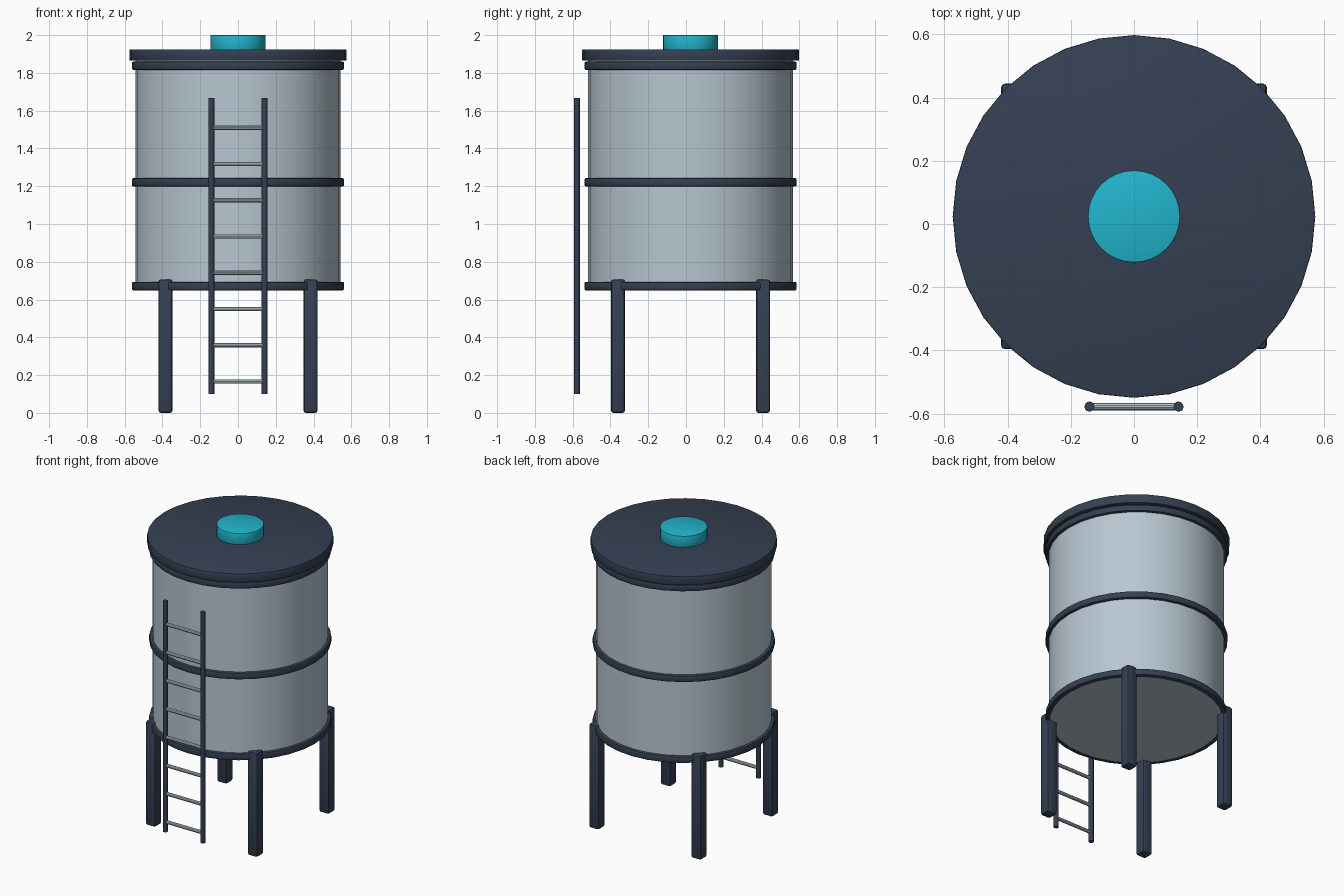
import bpy, math

if "Cube" in bpy.data.objects:
    bpy.data.objects.remove(bpy.data.objects["Cube"])

CY = 0.024          # tank axis offset in y (ladder sits in front)
R = 0.542           # shell radius


def material(name, rgb):
    m = bpy.data.materials.new(name)
    lin = [((c / 255 + 0.055) / 1.055) ** 2.4 for c in rgb]
    m.diffuse_color = (*lin, 1)
    m.use_nodes = True
    m.node_tree.nodes["Principled BSDF"].inputs["Base Color"].default_value = m.diffuse_color
    return m


STEEL = material("pale steel", (184, 199, 209))
SLATE = material("dark slate", (53, 64, 83))
TEAL = material("teal", (34, 181, 205))


def finish(name, mat, bevel=0.0, segments=2):
    ob = bpy.context.object
    ob.name = name
    ob.data.materials.append(mat)
    if bevel:
        bpy.ops.object.transform_apply(location=False, rotation=True, scale=True)
        mod = ob.modifiers.new("bevel", 'BEVEL')
        mod.width, mod.segments = bevel, segments
        mod.limit_method, mod.angle_limit = 'ANGLE', math.radians(40)
        bpy.ops.object.modifier_apply(modifier=mod.name)
    bpy.ops.object.shade_smooth_by_angle(angle=math.radians(35))
    return ob


def drum(name, mat, r, z0, z1, x=0, y=CY, sides=32, bevel=0.0):
    # rotated so that a vertex lies on each axis
    bpy.ops.mesh.primitive_cylinder_add(vertices=sides, radius=r, depth=z1 - z0,
                                        location=(x, y, (z0 + z1) / 2))
    return finish(name, mat, bevel)


# tank shell, lid and hatch
drum("tank_shell", STEEL, R, 0.65, 1.87)
drum("lid", SLATE, 0.574, 1.865, 1.925, bevel=0.004)
drum("hatch_cap", TEAL, 0.146, 1.92, 2.0, bevel=0.003)


# hoops: rounded rectangular section swept round the shell
def hoop(name, z):
    ri, ro, h, b = R - 0.01, 0.562, 0.0225, 0.009
    section = [(ri, -h), (ro - b, -h), (ro - b * 0.3, -h + b * 0.3), (ro, -h + b),
               (ro, h - b), (ro - b * 0.3, h - b * 0.3), (ro - b, h), (ri, h)]
    n, k = 32, len(section)
    verts = [(r * math.cos(2 * math.pi * i / n), r * math.sin(2 * math.pi * i / n), dz)
             for i in range(n) for r, dz in section]
    faces = [(i * k + j, (i + 1) % n * k + j, (i + 1) % n * k + (j + 1) % k, i * k + (j + 1) % k)
             for i in range(n) for j in range(k)]
    me = bpy.data.meshes.new(name)
    me.from_pydata(verts, [], faces)
    ob = bpy.data.objects.new(name, me)
    ob.location = (0, CY, z)
    bpy.context.collection.objects.link(ob)
    bpy.ops.object.select_all(action='DESELECT')
    ob.select_set(True)
    bpy.context.view_layer.objects.active = ob
    finish(name, SLATE)


for name, z in (("lower_hoop", 0.671), ("middle_hoop", 1.221), ("upper_hoop", 1.838)):
    hoop(name, z)

# four square legs
for sx in (-1, 1):
    for sy in (-1, 1):
        bpy.ops.mesh.primitive_cube_add(size=1, location=(sx * 0.384, CY + sy * 0.384, 0.3535))
        bpy.context.object.scale = (0.073, 0.073, 0.707)
        finish("leg", SLATE, 0.012)

# ladder rails and rungs
LY = -0.578
for sx in (-1, 1):
    drum("ladder_rail", SLATE, 0.016, 0.10, 1.668, sx * 0.141, LY, sides=12)
for i in range(8):
    bpy.ops.mesh.primitive_cylinder_add(vertices=10, radius=0.012, depth=0.28,
                                        location=(0, LY, 0.166 + i * 0.192),
                                        rotation=(0, math.pi / 2, 0))
    finish("ladder_rung", STEEL)
